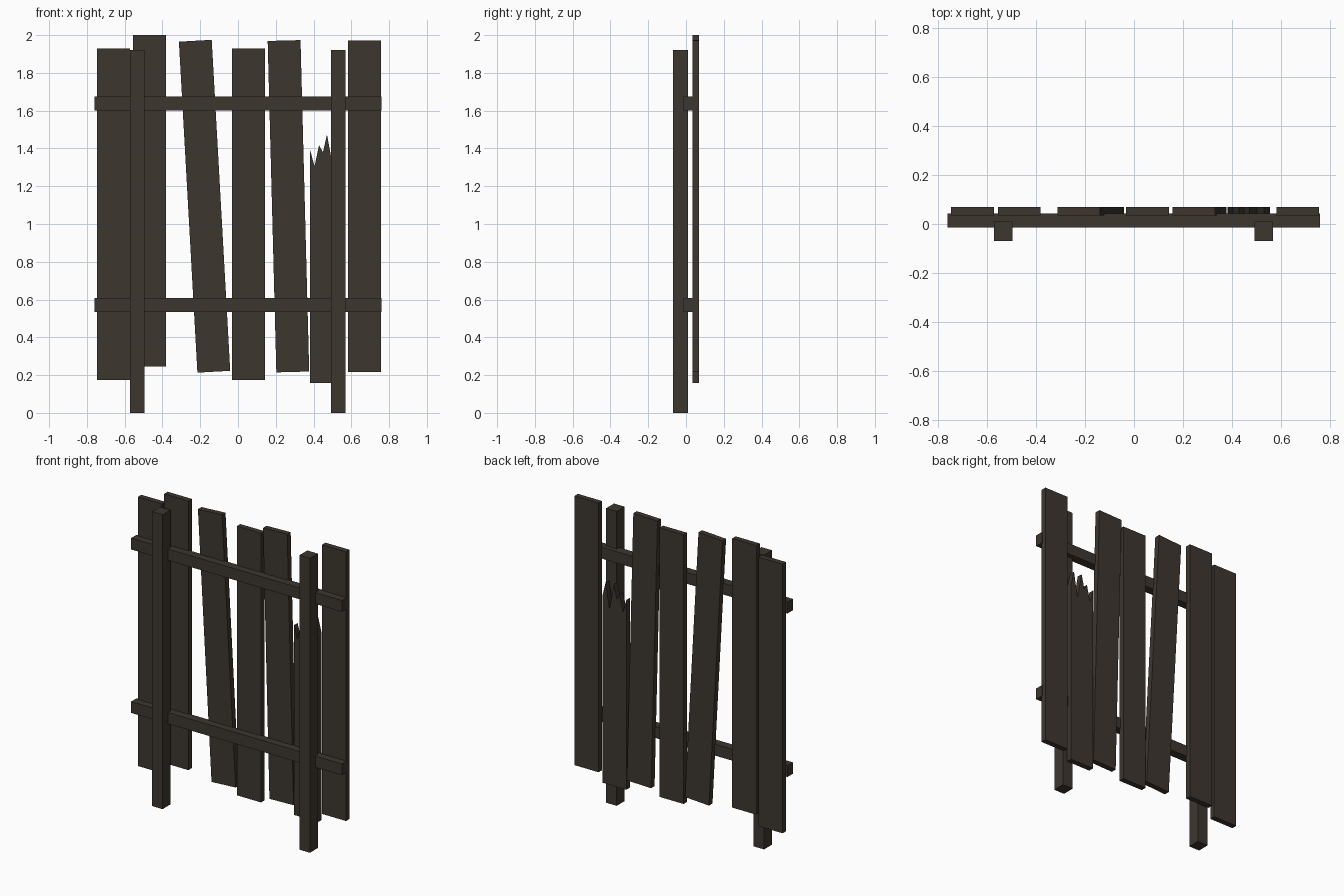
import bpy, bmesh, math
from mathutils import Matrix

if "Cube" in bpy.data.objects:
    bpy.data.objects.remove(bpy.data.objects["Cube"])

wood = bpy.data.materials.new("dark weathered wood")
wood.diffuse_color = (0.048, 0.037, 0.028, 1)
wood.use_nodes = True
wood.node_tree.nodes["Principled BSDF"].inputs["Base Color"].default_value = wood.diffuse_color


def finish(name, bm):
    bmesh.ops.recalc_face_normals(bm, faces=bm.faces[:])
    me = bpy.data.meshes.new(name)
    bm.to_mesh(me)
    bm.free()
    me.materials.append(wood)
    ob = bpy.data.objects.new(name, me)
    bpy.context.collection.objects.link(ob)
    return ob


def box(name, x, y, z, tilt=0):
    """Box from (min, max) ranges, tilted about y through its centre."""
    size = [b - a for a, b in (x, y, z)]
    mid = [(a + b) / 2 for a, b in (x, y, z)]
    bm = bmesh.new()
    m = (Matrix.Translation(mid) @ Matrix.Rotation(math.radians(tilt), 4, 'Y')
         @ Matrix.Diagonal((*size, 1)))
    bmesh.ops.create_cube(bm, size=1, matrix=m)
    return finish(name, bm)


PY = (0.034, 0.07)      # plank depth range
W, H = 0.174, 1.755     # plank width and height

# whole planks: centre x, centre z, tilt
for i, (cx, cz, tilt) in enumerate([
        (-0.659, 1.052, 0), (-0.469, 1.1225, 0), (-0.177, 1.094, -3.2),
        (0.055, 1.052, 0), (0.267, 1.094, -1.5), (0.669, 1.095, 0)]):
    box(f"plank_{i + 1}", (cx - W / 2, cx + W / 2), PY, (cz - H / 2, cz + H / 2), tilt)

# broken plank with splintered top
profile = [(0.381, 0.157), (0.555, 0.157), (0.555, 1.37), (0.531, 1.47),
           (0.503, 1.30), (0.471, 1.475), (0.45, 1.38), (0.429, 1.417),
           (0.405, 1.305), (0.381, 1.395)]
bm = bmesh.new()
face = bm.faces.new([bm.verts.new((x, PY[0], z)) for x, z in profile])
ext = bmesh.ops.extrude_face_region(bm, geom=[face], use_keep_orig=True)
bmesh.ops.translate(bm, vec=(0, PY[1] - PY[0], 0),
                    verts=[g for g in ext["geom"] if isinstance(g, bmesh.types.BMVert)])
finish("broken_plank", bm)

# cross rails
for name, z in (("lower_rail", 0.572), ("upper_rail", 1.638)):
    box(name, (-0.761, 0.759), (-0.014, 0.042), (z - 0.037, z + 0.037))

# posts
for name, x in (("left_post", -0.533), ("right_post", 0.53)):
    box(name, (x - 0.038, x + 0.038), (-0.07, 0.011), (0, 1.92))
